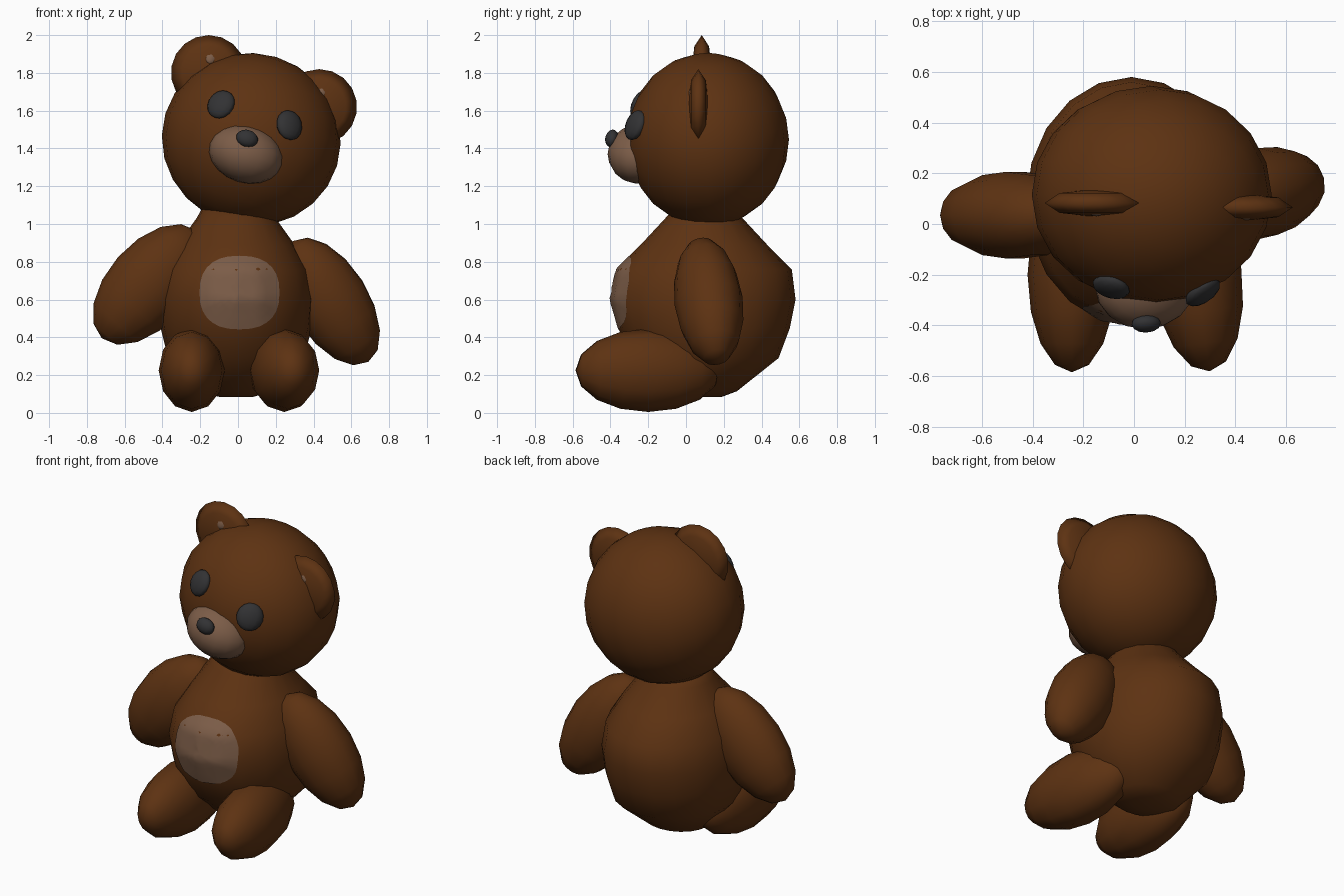
import bpy, bmesh, math
from mathutils import Vector, Matrix, Euler
from mathutils.bvhtree import BVHTree

if "Cube" in bpy.data.objects:
    bpy.data.objects.remove(bpy.data.objects["Cube"])


def material(name, rgb):
    m = bpy.data.materials.new(name)
    m.diffuse_color = (*rgb, 1)
    m.use_nodes = True
    m.node_tree.nodes["Principled BSDF"].inputs["Base Color"].default_value = m.diffuse_color
    return m


BROWN = material("brown fur", (0.11, 0.032, 0.006))
TAN = material("tan fur", (0.2, 0.108, 0.064))
DARK = material("dark grey", (0.032, 0.032, 0.034))


def finish(name, bm, mat):
    me = bpy.data.meshes.new(name)
    bmesh.ops.recalc_face_normals(bm, faces=bm.faces)
    for f in bm.faces:
        f.smooth = True
    bm.to_mesh(me)
    bm.free()
    me.materials.append(mat)
    ob = bpy.data.objects.new(name, me)
    bpy.context.collection.objects.link(ob)
    return ob


def ellipsoid(name, center, radii, mat, rot=(0, 0, 0), axis=None, seg=16, rings=10):
    """Ellipsoid turned by rot (degrees), or with its local z along axis."""
    bm = bmesh.new()
    bmesh.ops.create_uvsphere(bm, u_segments=seg, v_segments=rings, radius=1)
    if axis:
        turn = Vector(axis).to_track_quat('Z', 'Y').to_matrix().to_4x4()
    else:
        turn = Euler([math.radians(a) for a in rot]).to_matrix().to_4x4()
    bm.transform(Matrix.Translation(center) @ turn @ Matrix.Diagonal((*radii, 1)))
    return finish(name, bm, mat)


# body: rings of z, half width, front y, back y
RINGS = [(0.085, 0.09, 0.03, 0.19), (0.115, 0.2, -0.08, 0.27), (0.29, 0.36, -0.28, 0.49),
         (0.45, 0.4, -0.36, 0.55), (0.6, 0.415, -0.40, 0.58), (0.76, 0.385, -0.37, 0.56),
         (0.89, 0.31, -0.24, 0.43), (1.03, 0.21, -0.11, 0.30), (1.1, 0.17, -0.05, 0.25)]
N = 20
bm = bmesh.new()
rows = []
for z, rx, y0, y1 in RINGS:
    rows.append([bm.verts.new((-0.01 + rx * math.cos(math.tau * i / N),
                               (y0 + y1) / 2 + (y1 - y0) / 2 * math.sin(math.tau * i / N), z))
                 for i in range(N)])
for a, b in zip(rows, rows[1:]):
    for i in range(N):
        j = (i + 1) % N
        bm.faces.new((a[i], a[j], b[j], b[i]))
bm.faces.new(rows[0])
bm.faces.new(rows[-1])
bm.normal_update()
tree = BVHTree.FromBMesh(bm)
finish("body", bm, BROWN)

# belly patch: rounded disc projected onto the body front
bm = bmesh.new()
M = 28


def on_body(x, z):
    hit = tree.ray_cast(Vector((x, -2, z)), Vector((0, 1, 0)))[0]
    return bm.verts.new((x, hit.y - 0.006, z))


def rounded(t):
    return math.copysign(abs(t) ** 0.82, t)


mid = on_body(0.008, 0.637)
last = None
for k in range(1, 7):
    ring = [on_body(0.008 + 0.212 * k / 6 * rounded(math.cos(math.tau * i / M)),
                    0.637 + 0.195 * k / 6 * rounded(math.sin(math.tau * i / M))) for i in range(M)]
    for i in range(M):
        j = (i + 1) % M
        if last:
            bm.faces.new((last[i], last[j], ring[j], ring[i]))
        else:
            bm.faces.new((mid, ring[i], ring[j]))
    last = ring
patch = finish("belly_patch", bm, TAN)
if sum(p.normal.y for p in patch.data.polygons) > 0:
    patch.data.flip_normals()

# arms and legs
ellipsoid("arm_left", (-0.47, 0.035, 0.68), (0.175, 0.22, 0.38), BROWN, axis=(-0.66, 0, -0.75), seg=14, rings=8)
ellipsoid("arm_right", (0.49, 0.12, 0.59), (0.18, 0.205, 0.38), BROWN, axis=(0.52, 0.12, -0.83), seg=14, rings=8)
ellipsoid("leg_left", (-0.245, -0.2, 0.225), (0.175, 0.22, 0.385), BROWN, axis=(0.0, -1, 0), seg=12, rings=8)
ellipsoid("leg_right", (0.245, -0.2, 0.225), (0.18, 0.22, 0.385), BROWN, axis=(0.14, -1, 0), seg=12, rings=8)

# head, tilted to one side
TILT = 17
ellipsoid("head", (0.07, 0.115, 1.447), (0.475, 0.43, 0.457), BROWN, rot=(0, TILT, 0), seg=20, rings=12)

# ears: thin lens shapes with a small pale inner spot
for side, c in (("left", (-0.155, 0.083, 1.8)), ("right", (0.43, 0.066, 1.62))):
    ellipsoid("ear_" + side, c, (0.2, 0.2, 0.055), BROWN, axis=(0, -1, 0), seg=18, rings=4)
    ellipsoid("inner_ear_" + side, (c[0] + 0.01, c[1] - 0.038, c[2] + 0.08), (0.03, 0.012, 0.034),
              TAN, rot=(-15, TILT, 0), seg=8, rings=6)

# muzzle and nose
ellipsoid("muzzle", (0.042, -0.25, 1.37), (0.2, 0.165, 0.152), TAN, rot=(0, TILT, 0))
ellipsoid("nose", (0.048, -0.393, 1.453), (0.059, 0.035, 0.046), DARK, rot=(-15, TILT, 0), seg=12, rings=8)

# eyes, lying on the head surface
ellipsoid("eye_left", (-0.09, -0.248, 1.633), (0.075, 0.035, 0.08), DARK, rot=(-25, TILT, -26), seg=12, rings=8)
ellipsoid("eye_right", (0.272, -0.27, 1.523), (0.078, 0.035, 0.082), DARK, rot=(-18, TILT, 28), seg=12, rings=8)
